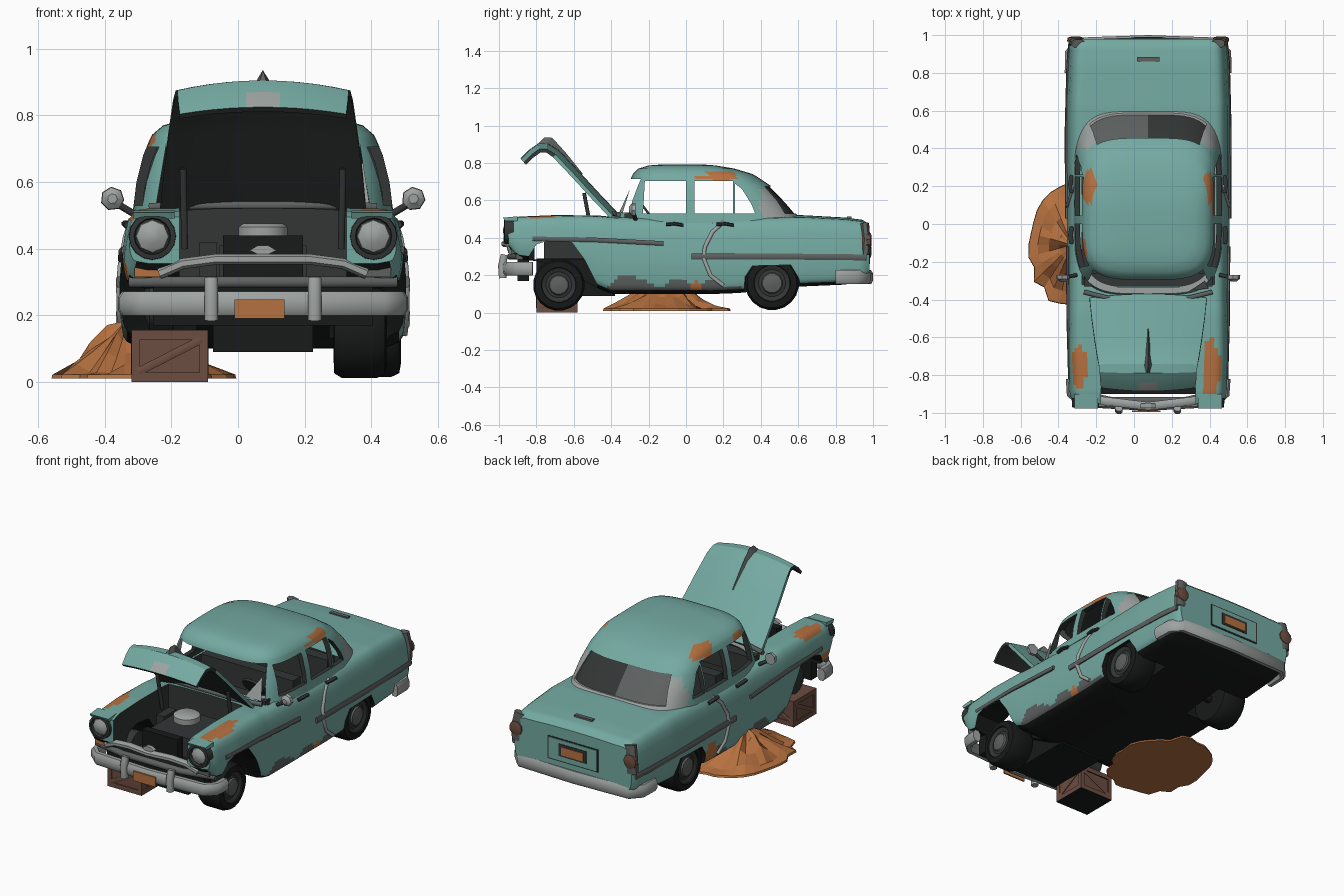
import bpy, bmesh, math
from mathutils import Vector, noise

if "Cube" in bpy.data.objects:
    bpy.data.objects.remove(bpy.data.objects["Cube"])

CX = 0.075  # the car sits off-centre because of the debris pile
COL = {"faded_teal": (.175, .40, .36), "worn_chrome": (.34, .37, .36), "mid_grey": (.11, .12, .118),
       "dark_grey": (.032, .037, .036), "tyre_black": (.009, .010, .010),
       "rust_orange": (.47, .165, .05), "old_brown": (.15, .075, .052)}
M = {}
for k, c in COL.items():
    M[k] = bpy.data.materials.new(k)
    M[k].diffuse_color = (*c, 1)
TEAL, CHROME, GREY, DARK, BLACK, RUST, BROWN = COL.keys()


def make(name, verts, faces, mats, rule=None, smooth=None):
    mats = [mats] if isinstance(mats, str) else mats
    me = bpy.data.meshes.new(name)
    bm = bmesh.new()
    vs = [bm.verts.new(v) for v in verts]
    for f in faces:
        bm.faces.new([vs[i] for i in f])
    bmesh.ops.recalc_face_normals(bm, faces=bm.faces)
    bm.normal_update()
    if rule:
        for f in bm.faces:
            f.material_index = mats.index(rule(f.calc_center_median(), f.normal))
    bm.to_mesh(me)
    bm.free()
    for m in mats:
        me.materials.append(M[m])
    o = bpy.data.objects.new(name, me)
    bpy.context.collection.objects.link(o)
    o.location.x = CX
    if smooth:
        soften(o, smooth)
    return o


def soften(o, angle):
    bpy.ops.object.select_all(action='DESELECT')
    o.select_set(True)
    bpy.context.view_layer.objects.active = o
    bpy.ops.object.shade_smooth_by_angle(angle=math.radians(angle))


def loft(name, rings, mats, rule=None, smooth=None, closed=True):
    n = len(rings[0])
    faces = [(r*n+i, r*n+(i+1) % n, (r+1)*n+(i+1) % n, (r+1)*n+i)
             for r in range(len(rings)-1) for i in range(n if closed else n-1)]
    if closed:
        faces += [tuple(range(n)), tuple(range((len(rings)-1)*n, len(rings)*n))]
    return make(name, [p for r in rings for p in r], faces, mats, rule, smooth)


def prism(name, pts, a0, a1, mat, axis='x', rule=None):
    at = (lambda a, p: (a, p[0], p[1])) if axis == 'x' else (lambda a, p: (p[0], a, p[1]))
    return loft(name, [[at(a, p) for p in pts] for a in (a0, a1)], mat, rule)


def box(name, x0, x1, y0, y1, z0, z1, mat, rule=None):
    return prism(name, [(y0, z0), (y1, z0), (y1, z1), (y0, z1)], x0, x1, mat, 'x', rule)


def sweep(name, pts, hw, hh, mat, up=(0, 0, 1)):
    pts = [Vector(p) for p in pts]
    rings = []
    for i, p in enumerate(pts):
        t = (pts[min(i+1, len(pts)-1)] - pts[max(i-1, 0)]).normalized()
        s = t.cross(Vector(up)).normalized()
        u = s.cross(t)
        rings.append([p + s*hw*a + u*hh*b for a, b in
                      ((1, .5), (.5, 1), (-.5, 1), (-1, .5), (-1, -.5), (-.5, -1), (.5, -1), (1, -.5))])
    return loft(name, rings, mat, smooth=50)


def lathe(name, c, axis, prof, mat, n=20):
    ax = Vector(axis)
    u = ax.orthogonal().normalized()
    v = ax.cross(u)
    return loft(name, [[Vector(c) + ax*a + (u*math.cos(k*math.tau/n) + v*math.sin(k*math.tau/n))*r
                        for k in range(n)] for a, r in prof], mat, smooth=35)


def cut(target, cutters):
    bpy.context.view_layer.objects.active = target
    for c in cutters:
        m = target.modifiers.new("cut", 'BOOLEAN')
        m.object, m.operation, m.solver, m.material_mode = c, 'DIFFERENCE', 'EXACT', 'TRANSFER'
        bpy.ops.object.modifier_apply(modifier=m.name)
        bpy.data.objects.remove(c)
    soften(target, 32)


def lerp(table, t):
    for a, b in zip(table, table[1:]):
        if t <= b[0]:
            k = max(0, (t-a[0])/(b[0]-a[0]))
            return [p+(q-p)*k for p, q in zip(a, b)]
    return list(table[-1])


# Paint rule: rust blobs (centre, radii), grey primer along the sills, black floor
BLOBS = [((.325, -.77, .51), (.055, .16, .06)), ((-.365, -.76, .50), (.04, .12, .06)),
         ((.33, .19, .735), (.06, .10, .03)), ((-.32, .2, .74), (.06, .11, .035)),
         ((-.34, -.13, .72), (.05, .05, .03)), ((.43, .06, .13), (.06, .04, .04)),
         ((-.43, .26, .17), (.06, .06, .06)), ((.41, .965, .40), (.03, .02, .05)),
         ((-.41, -.85, .33), (.05, .06, .04))]


def paint(c, n):
    w = noise.noise(c*14)
    if n.z < -.6 and c.z < .4:
        return BLACK
    for o, r in BLOBS:
        if sum(((c[i]-o[i])/r[i])**2 for i in range(3)) < 1+.6*w:
            return RUST
    if abs(n.x) > .4 and c.y < .3 and c.z < .165+.1*noise.noise(Vector((c.x*3, c.y*8, 5))):
        return GREY
    return TEAL


# Body: cross-sections along y (y, half width, bottom, top)
ST = [(-.95, .40, .355, .495), (-.90, .415, .29, .512), (-.70, .425, .26, .52), (-.47, .43, .13, .517),
      (-.40, .43, .10, .51), (.15, .43, .10, .495), (.28, .432, .105, .505), (.62, .432, .14, .512),
      (.85, .422, .15, .50), (.95, .415, .17, .488), (.98, .395, .20, .46)]
SEC = [(0, 0), (0, .85), (.05, .95), (.09, .975), (.14, .983), (.19, .99), (.24, .995), (.34, 1), (.45, 1), (.6, .985),
       (.75, .97), (.87, .95), (.95, .915), (.99, .87), (1, .82), (1, .76), (1, .7), (1.02, .35), (1.025, 0)]
rings = []
for k in range(100):
    y, w, zb, zt = lerp(ST, -.95 + 1.93*k/99)
    half = [(f*w, y, zb+(zt-zb)*t) for t, f in SEC]
    rings.append(half + [(-x, a, z) for x, a, z in half[-2:0:-1]])
body = loft("car_body", rings, [TEAL, GREY, RUST, BLACK], paint)
F_ARCH = [(-.82, -.1), (-.84, .3), (-.80, .365), (-.72, .39), (-.61, .375), (-.54, .28), (-.475, .15), (-.45, -.1)]
R_ARCH = [(.305, -.1), (.315, .19), (.355, .25), (.56, .255), (.605, .18), (.625, -.1)]
cutters = [box("bay_cutter", -.25, .25, -1.1, -.42, .285, .8, DARK),
           box("cabin_cutter", -.35, .35, -.32, .42, .3, .8, DARK)]
for s in (1, -1):
    for a in (F_ARCH, R_ARCH):
        cutters.append(prism("arch_cutter", a, s*.2, s*.6, BLACK))
cut(body, cutters)

# Cabin: rounded horizontal rings (z, front y, back y, half width), hollowed, windows cut out
LV = [(.48, -.39, .63, .395), (.60, -.345, .53, .38), (.68, -.31, .45, .36), (.74, -.285, .36, .335),
      (.77, -.255, .26, .30), (.787, -.20, .16, .24), (.793, -.12, .08, .15)]


def ring(z, d=0, dz=0, angles=None):
    _, f, b, w = lerp(LV, z)
    out = []
    for a in angles or [k*3.75 for k in range(96)]:
        c, s = math.cos(math.radians(a)), math.sin(math.radians(a))
        out.append((math.copysign(abs(c)**.5, c)*(w-d), (f+b)/2+math.copysign(abs(s)**.5, s)*((b-f)/2-d), z-dz))
    return out


ZS = [.48, .51, .54, .57, .60, .63, .66, .68, .70, .715, .73, .742, .755, .77, .787, .793]
cabin = loft("cabin_shell", [ring(z) for z in ZS], [TEAL, CHROME, RUST, GREY, BLACK],
             lambda c, n: CHROME if c.y > .40 and .50 < c.z < .66 else paint(c, n))
cuts = [loft("hollow_cutter", [ring(z, .024, .022) for z in ZS], DARK),
        prism("front_window_cutter", [(-.32, .535), (.32, .535), (.29, .715), (-.29, .715)], -.6, -.2, CHROME, 'y'),
        prism("rear_window_cutter", [(-.31, .53), (.31, .53), (.27, .675), (-.27, .675)], .36, .8, CHROME, 'y')]
for pts in ([(-.23, .53), (0, .53), (0, .705), (-.22, .705)], [(.045, .53), (.25, .53), (.25, .705), (.045, .705)],
            [(.262, .53), (.37, .53), (.35, .58), (.30, .66), (.262, .69)]):
    cuts.append(prism("side_window_cutter", pts, -.6, .6, DARK))
cut(cabin, cuts)
ARC = [50+5*k for k in range(17)]
loft("rear_glass", [ring(z, .01, 0, ARC) for z in (.525, .57, .62, .68)], [GREY, DARK],
     lambda c, n: DARK if c.x > 0 else GREY, 40, False)
make("windscreen_shard", [(.32, -.34, .53), (.30, -.30, .66), (.22, -.355, .54)], [(0, 1, 2)], CHROME)
sweep("windscreen_sill", [(-.34, -.36, .525), (-.2, -.395, .53), (.2, -.395, .53), (.34, -.36, .525)], .012, .012, GREY)

# Interior
box("dashboard", -.34, .34, -.33, -.26, .42, .53, DARK)
for y in (-.02, .31):
    box("seat_back", -.31, .31, y, y+.07, .3, .53, DARK)
    box("seat_base", -.31, .31, y-.16, y, .29, .38, DARK)
lathe("steering_wheel", (.17, -.2, .52), (0, .8, .6), [(0, .07), (.012, .075), (.012, .065), (0, .06)], DARK, 16)

# Open hood: outer skin teal, underside dark (y, z, half width, inward dy, dz)
HOOD = [(-.37, .54, .31, -.7, -.7), (-.47, .645, .30, -.7, -.7), (-.58, .765, .285, -.7, -.7),
        (-.68, .87, .27, -.6, -.8), (-.74, .905, .262, -.1, -1), (-.79, .905, .257, .2, -1),
        (-.84, .87, .255, .5, -.8), (-.885, .825, .25, .6, -.7)]
rings = []
for y, z, w, dy, dz in HOOD:
    us = [k/5-1 for k in range(11)]
    row = lambda o: [(w*u, y+dy*(.03*u*u+o), z+dz*(.03*u*u+o)) for u in us]
    rings.append(row(0) + row(.02)[::-1])
loft("open_hood", rings, [TEAL, DARK, CHROME],
     lambda c, n: DARK if n.y*.5+n.z*.7 < 0 else CHROME if abs(c.x) < .07 and c.y < -.85 else TEAL, 30)
loft("hood_ornament", [[(-w, y, z), (0, y+.7*h, z+.7*h), (w, y, z)] for y, z, w, h in
     ((-.56, .737, .004, .01), (-.66, .842, .013, .022), (-.75, .90, .022, .05), (-.80, .895, .012, .06))], GREY)

# Engine bay and underside
box("engine_block", -.13, .13, -.76, -.46, .28, .41, DARK)
box("radiator", -.12, .12, -.86, -.81, .28, .44, BLACK)
lathe("air_cleaner", (0, -.60, .40), (0, 0, 1), [(0, .03), (.03, .03), (.031, .075), (.065, .075), (.075, .06)], CHROME)
box("battery", -.19, -.14, -.62, -.50, .28, .42, DARK)
box("oil_pan", -.15, .15, -.80, -.38, .09, .29, BLACK)
box("front_valance", -.33, .33, -.90, -.84, .17, .30, BLACK)
sweep("rear_axle", [(-.36, .46, .155), (.36, .46, .155)], .02, .02, BLACK)

# Front end: grille bars, bumper, plate
sweep("grille_top_bar", [(x, -.965+abs(x)*.12, z) for x, z in ((-.31, .325), (-.24, .355), (-.14, .368), (0, .368),
      (.14, .368), (.24, .355), (.31, .325))], .022, .016, CHROME)
sweep("grille_lower_bar", [(-.40, -.89, .30), (-.2, -.935, .30), (.2, -.935, .30), (.40, -.89, .30)], .02, .017, GREY)
prism("grille_badge", [(-.04, .395), (0, .375), (.04, .395), (.015, .41), (-.015, .41)], -.975, -.95, CHROME, 'y')
sweep("front_bumper", [(-.412, -.82, .235), (-.408, -.90, .235), (-.36, -.945, .235), (0, -.965, .235),
      (.36, -.945, .235), (.408, -.90, .235), (.412, -.82, .235)], .024, .036, CHROME)
sweep("rear_bumper", [(-.42, .80, .19), (-.418, .91, .19), (-.37, .965, .19), (0, .978, .19),
      (.37, .965, .19), (.418, .91, .19), (.42, .80, .19)], .022, .038, CHROME)
box("front_plate", -.085, .065, -.996, -.988, .19, .248, RUST)
box("rear_plate_outline", -.17, .17, .975, .983, .26, .40, DARK)
box("rear_plate_panel", -.162, .162, .976, .985, .267, .393, TEAL)
box("rear_plate_recess", -.092, .092, .977, .988, .295, .37, DARK)
box("rear_plate", -.075, .075, .98, .991, .305, .355, RUST)
box("trunk_handle", -.06, .06, .86, .885, .49, .515, GREY)

# Mirrored parts
for s in (1, -1):
    sweep("bumper_guard", [(s*.155, -.98, .185), (s*.155, -.985, .25), (s*.155, -.97, .31)], .02, .02, CHROME, (0, 1, 0))
    lathe("headlight_bezel", (s*.332, -.92, .437), (0, -1, 0), [(0, .072), (.05, .07), (.053, .055), (.035, .052)], DARK, 16)
    lathe("headlight_lens", (s*.332, -.95, .437), (0, -1, 0), [(0, .052), (.012, .048), (.026, .022), (.028, .003)], CHROME, 8)
    prism("headlight_brow", [(-.90, .515), (-.978, .508), (-.968, .49), (-.90, .49)], s*.265, s*.39, TEAL)
    box("turn_signal", s*.29, s*.385, -.935, -.88, .315, .355, RUST if s < 0 else GREY)
    lathe("tail_light", (s*.385, .965, .385), (0, 1, 0), [(0, .045), (.022, .042), (.028, .02)], BROWN, 10)
    sweep("tail_light_frame", [(s*.385, .96, .31), (s*.385, .965, .39), (s*.37, .955, .475)], .035, .022, GREY, (0, 1, 0))
    sweep("mirror_arm", [(s*.38, -.27, .50), (s*.43, -.28, .53)], .01, .01, DARK)
    lathe("mirror", (s*.452, -.29, .55), (0, 1, 0), [(-.015, .015), (0, .034), (.02, .036)], CHROME, 7)
    sweep("hood_strut", [(s*.235, -.50, .40), (s*.24, -.545, .64)], .01, .01, DARK, (1, 0, 0))
    sweep("front_trim", [(s*.415, -.82, .395), (s*.424, -.5, .39), (s*.426, -.12, .37)], .009, .012, GREY)
    sweep("rear_trim", [(s*.432, .03, .30), (s*.433, .5, .30), (s*.424, .85, .297), (s*.413, .965, .295)], .009, .016, GREY)
    sweep("swoosh_trim", [(s*.395, .20, .485), (s*.412, .14, .43), (s*.427, .10, .35), (s*.432, .095, .29),
          (s*.43, .13, .20), (s*.425, .20, .145)], .01, .009, CHROME, (1, 0, 0))
    for y in (-.06, .21):
        sweep("door_handle", [(s*.405, y-.045, .472), (s*.412, y, .475), (s*.405, y+.045, .468)], .012, .009, DARK)
    # Wheels (the front one on the -x side is missing)
    for x, y, z, r in ((.292, -.68, .148, .138), (.335, .46, .158, .145)):
        if s < 0 and y < 0:
            lathe("bare_brake_drum", (-.36, y, .235), (1, 0, 0), [(0, .03), (.02, .08), (.09, .08), (.10, .03)], DARK)
            continue
        c = (s*x, y, z)
        lathe("tyre", c, (s, 0, 0), [(-.08, r*.6), (-.078, r*.9), (-.055, r), (.05, r), (.074, r*.92),
              (.08, r*.68), (.06, r*.64)], BLACK)
        lathe("wheel_rim", c, (s, 0, 0), [(.05, r*.66), (.072, r*.66), (.062, r*.5), (.066, r*.4)], DARK)
        lathe("hub_cap", c, (s, 0, 0), [(.06, r*.42), (.075, r*.36), (.083, r*.12)], GREY, 12)

# Crate under the missing wheel
x0, x1, y0, y1 = -.395, -.165, -.80, -.58
under = lambda c, n: BLACK if n.z < -.5 else BROWN
box("crate", x0+.006, x1-.006, y0+.006, y1-.006, 0, .15, [BROWN, BLACK], under)
for z in (0, .128):
    box("crate_rail", x0, x1, y0, y1, z, z+.028, [BROWN, BLACK], under)
for x in (x0, x1-.026):
    for y in (y0, y1-.026):
        box("crate_post", x, x+.026, y, y+.026, .001, .155, BROWN)
for y in (y0+.003, y1-.003):
    sweep("crate_brace", [(x0+.02, y, .03), (x1-.02, y, .127)], .004, .012, BROWN)
for x in (x0+.003, x1-.003):
    sweep("crate_brace", [(x, y0+.02, .03), (x, y1-.02, .127)], .004, .012, BROWN)

# Heap of rusty dirt spilling from under the sill
rings = []
for f, z in ((1, .01), (.99, .022), (.78, .04), (.52, .085), (.28, .14), (.06, .18)):
    row = []
    for k in range(32):
        a = k*math.tau/32
        d = Vector((math.cos(a), math.sin(a), 0))
        wob = 1 + f*(.16*noise.noise(d*2.2+Vector((0, 0, 3))) + .16*noise.noise(d*5+Vector((0, 0, 7))))
        row.append((-.365-.04*(1-f)+.275*f*wob*d.x, -.11+.335*f*wob*d.y,
                    z+.22*f*(1-f)*noise.noise(d*3+Vector((0, 0, f*2)))))
    rings.append(row)
loft("dirt_heap", rings, RUST)

for m in bpy.data.materials:
    if m.users and not m.is_grease_pencil:
        m.use_nodes = True
        m.node_tree.nodes["Principled BSDF"].inputs["Base Color"].default_value = m.diffuse_color
